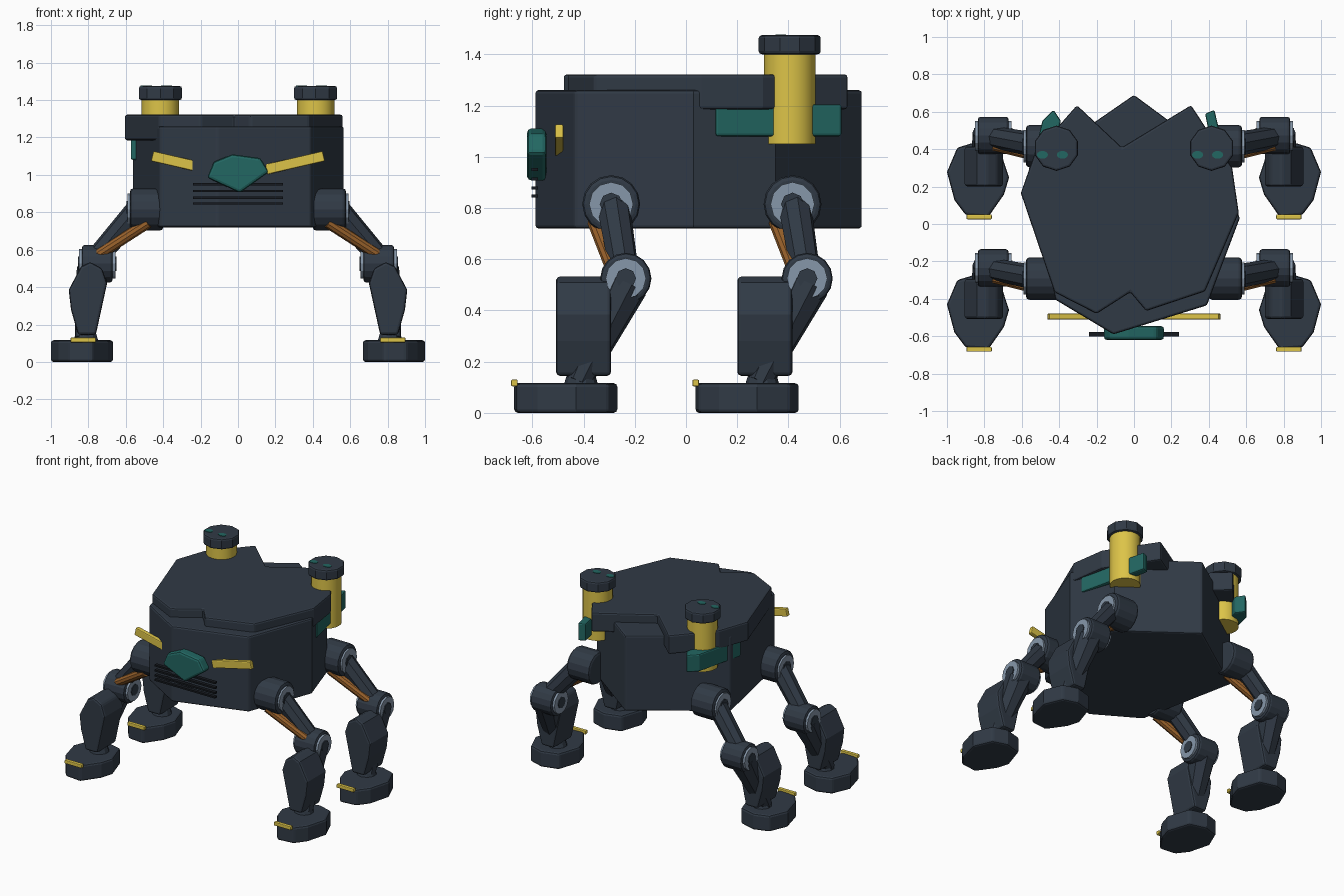
import bpy, bmesh, math
from mathutils import Vector, Matrix

if "Cube" in bpy.data.objects:
    bpy.data.objects.remove(bpy.data.objects["Cube"])


def mat(name, rgb):
    m = bpy.data.materials.new(name)
    m.diffuse_color = (*rgb, 1)
    m.use_nodes = True
    m.node_tree.nodes["Principled BSDF"].inputs["Base Color"].default_value = m.diffuse_color
    return m


DARK = mat("dark slate", (0.030, 0.042, 0.060))
BLACK = mat("vent black", (0.008, 0.010, 0.014))
TEAL = mat("deep teal", (0.016, 0.135, 0.122))
YELLOW = mat("warm yellow", (0.72, 0.55, 0.065))
ORANGE = mat("copper orange", (0.33, 0.125, 0.025))
STEEL = mat("pale steel", (0.24, 0.31, 0.40))


def finish(bm, name, m, bevel=0.0, smooth=False):
    bmesh.ops.recalc_face_normals(bm, faces=bm.faces)
    me = bpy.data.meshes.new(name)
    bm.to_mesh(me)
    bm.free()
    me.materials.append(m)
    ob = bpy.data.objects.new(name, me)
    bpy.context.collection.objects.link(ob)
    if smooth:
        for p in me.polygons:
            p.use_smooth = len(p.vertices) == 4
    if bevel:
        b = ob.modifiers.new("bevel", 'BEVEL')
        b.width = bevel
        b.segments = 2
        b.limit_method = 'ANGLE'
        b.angle_limit = math.radians(40)
    return ob


def prism(name, pts, lo, hi, m, axis='z', bevel=0.0):
    """Extrude an outline: (x, y) along z, or (x, z) along y."""
    bm = bmesh.new()
    place = (lambda p, h: (p[0], p[1], h)) if axis == 'z' else (lambda p, h: (p[0], h, p[1]))
    a = [bm.verts.new(place(p, lo)) for p in pts]
    b = [bm.verts.new(place(p, hi)) for p in pts]
    bm.faces.new(a)
    bm.faces.new(b)
    for i in range(len(pts)):
        j = (i + 1) % len(pts)
        bm.faces.new((a[i], a[j], b[j], b[i]))
    return finish(bm, name, m, bevel)


def rod(name, p, q, r, m, n=12, r2=None, bevel=0.0, smooth=False):
    """Cylinder or cone between two points."""
    p, q = Vector(p), Vector(q)
    d = q - p
    bm = bmesh.new()
    M = Matrix.Translation((p + q) / 2) @ d.to_track_quat('Z', 'Y').to_matrix().to_4x4()
    bmesh.ops.create_cone(bm, cap_ends=True, segments=n, radius1=r,
                          radius2=r if r2 is None else r2, depth=d.length, matrix=M)
    return finish(bm, name, m, bevel, smooth)


def box(name, c, size, m, bevel=0.0, rot=None):
    bm = bmesh.new()
    M = Matrix.Translation(c) @ (rot or Matrix()) @ Matrix.Diagonal((*size, 1))
    bmesh.ops.create_cube(bm, size=1, matrix=M)
    return finish(bm, name, m, bevel)


# hull and notched roof plate
prism("hull", [(-.11, -.59), (.39, -.435), (.565, .03), (.46, .35), (0, .69),
               (-.565, .3), (-.42, -.405)], .72, 1.26, DARK, bevel=.012)
prism("roof_plate", [(-.2, -.48), (-.02, -.365), (.065, -.465), (.38, -.36), (.56, .06),
                     (.525, .3), (.305, .635), (-.065, .41), (-.305, .635), (-.53, .38),
                     (-.605, .165), (-.425, -.365)], 1.185, 1.322, DARK, bevel=.012)

# front badge plate, brow bars and vent slats
prism("front_sensor", [(-.165, .985), (-.13, 1.07), (-.03, 1.11), (.12, 1.09),
                       (.165, 1.015), (.01, .904)], -.62, -.545, TEAL, 'y', .015)
for s in (-1, 1):
    box("brow_bar", (s * .305, -.495, 1.065), (.315, .032, .055), YELLOW, .006,
        Matrix.Rotation(-s * math.radians(13), 4, 'Y'))
for z in (.95, .914, .878, .847):
    box("vent_slat", (0, -.59, z), (.48, .025, .012), BLACK)

# rear towers with caps, side fins and cap lights
for s in (-1, 1):
    cx, cy = s * .415, .405
    rod("tower", (cx, cy, 1.05), (cx, cy, 1.42), .1, YELLOW, 20, smooth=True)
    rod("tower_cap", (cx, cy, 1.4), (cx, cy, 1.475), .121, DARK, 10, bevel=.012)
    for dx in (-.075, .032):
        light = rod("cap_light", (0, 0, 0), (0, 0, .006), .03, TEAL, 12)
        light.scale.y = .7
        light.location = (cx + dx, cy - .035, 1.472)
    if s > 0:
        fin = [(.43, .61), (.545, .115), (.475, .115), (.38, .59)]
    else:
        fin = [(-.43, .61), (-.49, .55), (-.575, .2), (-.5, .2), (-.39, .55)]
    prism("tower_fin", fin, 1.08, 1.205, TEAL, bevel=.01)

SHIN = [(.70, .42), (.727, .5), (.79, .535), (.84, .51), (.905, .385),
        (.893, .28), (.855, .145), (.76, .145)]
FOOT = [(.668, -.46), (.695, -.55), (.78, -.672), (.9, -.66), (.96, -.58),
        (1.0, -.43), (.945, -.30), (.84, -.268), (.72, -.30)]


def leg(s, dy, tag):
    def P(x, y, z):
        return (s * x, y + dy, z)
    # hip motor with ring and hub
    y, z = -.292, .815
    rod(tag + "hip", P(.4, y, z), P(.578, y, z), .113, DARK, 16, bevel=.018)
    rod(tag + "hip_ring", P(.57, y, z), P(.59, y, z), .086, STEEL)
    rod(tag + "hip_hub", P(.57, y, z), P(.596, y, z), .045, DARK, 8)
    # upper leg and strut
    rod(tag + "thigh", P(.53, -.285, .82), P(.77, -.24, .54), .066, DARK, 8, .058)
    rod(tag + "strut", P(.48, -.355, .745), P(.76, -.285, .565), .03, ORANGE, 10)
    # knee motor
    y, z = -.235, .525
    rod(tag + "knee", P(.67, y, z), P(.835, y, z), .1, DARK, 16, bevel=.015)
    rod(tag + "knee_ring", P(.655, y, z), P(.85, y, z), .079, STEEL)
    rod(tag + "knee_hub", P(.65, y, z), P(.856, y, z), .04, DARK, 8)
    # shin, armour and ankle
    rod(tag + "shank", P(.775, -.235, .5), P(.825, -.42, .12), .09, DARK, 8, .05)
    prism(tag + "shin_armour", [(s * a, b) for a, b in SHIN], -.507 + dy, -.293 + dy,
          DARK, 'y', .014)
    rod(tag + "ankle", P(.81, -.41, .1), P(.81, -.41, .165), .07, DARK, 10, .05)
    # foot and toe bar
    prism(tag + "foot", [(s * a, b + dy) for a, b in FOOT], 0, .116, DARK, bevel=.014)
    box(tag + "toe_bar", P(.828, -.67, .117), (.135, .026, .026), YELLOW, .005)


for s, side in ((-1, "left_"), (1, "right_")):
    leg(s, 0, "front_" + side)
    leg(s, .708, "rear_" + side)
